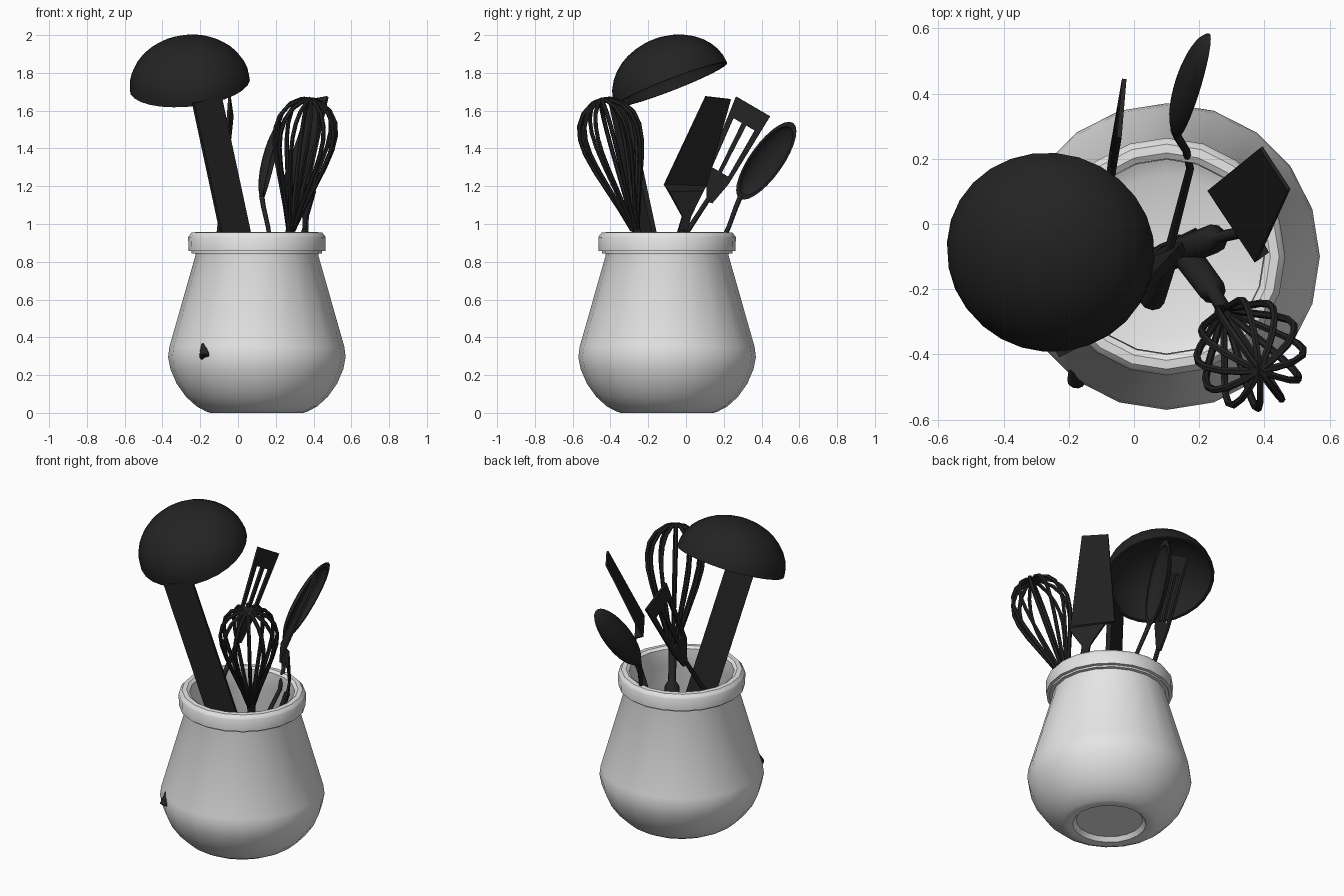
import bpy, bmesh, math
from mathutils import Vector, Matrix

if "Cube" in bpy.data.objects:
    bpy.data.objects.remove(bpy.data.objects["Cube"])


def material(name, v):
    m = bpy.data.materials.new(name)
    m.diffuse_color = (v, v, v, 1)
    m.use_nodes = True
    m.node_tree.nodes["Principled BSDF"].inputs["Base Color"].default_value = m.diffuse_color
    return m


WHITE = material("ceramic white", 0.78)
BLACK = material("utensil black", 0.017)


def finish(ob, mat, angle=35):
    ob.data.materials.clear()
    ob.data.materials.append(mat)
    bpy.ops.object.select_all(action='DESELECT')
    ob.select_set(True)
    bpy.context.view_layer.objects.active = ob
    bpy.ops.object.shade_smooth_by_angle(angle=math.radians(angle))
    return ob


def from_bm(name, bm, mat, angle=35):
    bmesh.ops.recalc_face_normals(bm, faces=bm.faces)
    me = bpy.data.meshes.new(name)
    bm.to_mesh(me)
    bm.free()
    ob = bpy.data.objects.new(name, me)
    bpy.context.collection.objects.link(ob)
    return finish(ob, mat, angle)


def lathe(name, profile, sides, matrix, mat, angle=35):
    """Revolve a closed (r, z) profile that starts and ends on the axis."""
    bm = bmesh.new()
    vs = [bm.verts.new((r, 0, z)) for r, z in profile]
    es = [bm.edges.new(p) for p in zip(vs, vs[1:])]
    bmesh.ops.spin(bm, geom=vs + es, cent=(0, 0, 0), axis=(0, 0, 1),
                   angle=2 * math.pi, steps=sides)
    bmesh.ops.remove_doubles(bm, verts=bm.verts, dist=1e-4)
    bmesh.ops.dissolve_degenerate(bm, edges=bm.edges, dist=1e-5)
    bm.transform(matrix)
    return from_bm(name, bm, mat, angle)


def tubes(name, paths, mat=BLACK, res=3):
    """Round rods along paths of (x, y, z, radius)."""
    cu = bpy.data.curves.new(name, 'CURVE')
    cu.dimensions = '3D'
    cu.bevel_depth = 1.0
    cu.bevel_resolution = res
    cu.use_fill_caps = True
    for path in paths:
        sp = cu.splines.new('POLY')
        sp.points.add(len(path) - 1)
        for p, (x, y, z, r) in zip(sp.points, path):
            p.co = (x, y, z, 1)
            p.radius = r
    ob = bpy.data.objects.new(name, cu)
    bpy.context.collection.objects.link(ob)
    bpy.ops.object.select_all(action='DESELECT')
    ob.select_set(True)
    bpy.context.view_layer.objects.active = ob
    bpy.ops.object.convert(target='MESH')
    return finish(bpy.context.view_layer.objects.active, mat, 50)


def ribbon(name, pairs, thick, cols=(0, 1), holes=()):
    """Flat plate through (left, right) pairs; holes are (row, column) cells."""
    bm = bmesh.new()
    grid = [[bm.verts.new(Vector(a).lerp(Vector(b), u)) for u in cols]
            for a, b in pairs]
    for i in range(len(grid) - 1):
        for j in range(len(cols) - 1):
            if (i, j) not in holes:
                bm.faces.new((grid[i][j], grid[i][j + 1],
                              grid[i + 1][j + 1], grid[i + 1][j]))
    ob = from_bm(name, bm, BLACK, 20)
    mod = ob.modifiers.new("thickness", 'SOLIDIFY')
    mod.thickness = thick
    mod.offset = 0
    bpy.ops.object.modifier_apply(modifier=mod.name)
    return finish(ob, BLACK, 20)


def bowl(name, centre, ax, ay, az, wall, sides=28):
    """Half-ellipsoid shell with half axes ax, ay and dome direction az."""
    n = 9
    arc = [(math.sin(i / n * math.pi / 2), math.cos(i / n * math.pi / 2))
           for i in range(n + 1)]
    prof = arc + [(r * (1 - wall), z * (1 - wall)) for r, z in reversed(arc)]
    prof[0] = (0, 1)
    m = Matrix((ax, ay, az)).transposed().to_4x4()
    m.translation = centre
    return lathe(name, prof, sides, m, BLACK, 50)


# Jar: rounded belly, tapering neck, rolled lip, hollow inside, recessed foot
jar_profile = [(0, .03), (.19, .03), (.21, .005), (.245, 0), (.27, .008), (.32, .035),
               (.375, .085), (.425, .155), (.457, .23), (.47, .295), (.463, .35),
               (.325, .835), (.327, .843), (.345, .845), (.345, .856), (.362, .858),
               (.364, .93), (.358, .94), (.345, .955), (.318, .957), (.30, .945),
               (.297, .84), (.435, .35), (.44, .295), (.425, .23), (.39, .16),
               (.33, .10), (.25, .06), (0, .055)]
lathe("jar", jar_profile, 20, Matrix.Translation((.1, -.1, 0)), WHITE)

# Ladle: large tilted bowl, opening downwards, on a flat strap handle
n = Vector((-.10, -.36, .93)).normalized()
down = Vector((.10, -.28, 0))
down = (down - n * down.dot(n)).normalized()
bowl("ladle_bowl", (-.255, -.08, 1.737), down * .32, n.cross(down) * .32, n * .257, .05)
w = Vector((.072, .036, .02))
strap = [Vector(p) for p in ((-.165, -.36, 1.66), (-.015, -.21, .96), (.125, -.06, .28))]
ribbon("ladle_handle", [(p - w, p + w) for p in strap], .03)

# Spoon: shallow oval bowl, curved stem, thick grip
ay = Vector((.0525, .1425, .2))
sn = Vector((1, 0, 0))
sn = (sn - ay * sn.dot(ay) / ay.length_squared).normalized()
sw = ay.normalized().cross(sn)
bowl("spoon_bowl", (.183, .425, 1.335), sw * .088, ay, sn * -.055, .12)
tubes("spoon_handle", [[(.125, .29, 1.15, .014), (.135, .265, 1.09, .013),
                        (.16, .225, .98, .012), (.172, .17, .87, .012),
                        (.11, -.07, .52, .014), (.10, -.10, .47, .036),
                        (.055, -.23, .25, .04)]])

# Solid turner: kinked blade with sloping shoulders
ribbon("turner_blade", [((.365, -.05, .94), (.35, 0, .94)),
                        ((.37, -.02, 1.04), (.345, .025, 1.04)),
                        ((.41, -.09, 1.17), (.29, .09, 1.17)),
                        ((.375, -.115, 1.21), (.23, .105, 1.20)),
                        ((.475, .105, 1.675), (.39, .235, 1.66))], .012)
tubes("turner_handle", [[(.357, -.02, .97, .018), (.26, -.04, .67, .018),
                         (.245, -.045, .64, .045), (.09, -.105, .22, .045)]])

# Slotted turner: two long openings in the blade
bl, br = Vector((-.072, .105, 1.28)), Vector((-.068, .225, 1.21))
tl, tr = Vector((-.045, .265, 1.675)), Vector((-.03, .445, 1.57))
rows = [((-.08, .11, 1.12), (-.08, .14, 1.11))]
rows += [(bl.lerp(tl, t), br.lerp(tr, t)) for t in (0, .08, .75, 1)]
ribbon("slotted_blade", rows, .014, (0, .16, .43, .57, .84, 1), {(2, 1), (2, 3)})
tubes("slotted_handle", [[(-.08, .13, 1.15, .013), (-.10, 0, .95, .014),
                          (-.12, -.10, .80, .016), (-.122, -.115, .78, .03),
                          (-.177, -.482, .295, .028)]])

# Whisk: crossing wire loops, thin neck and thick grip
base, tip = Vector((.28, -.27, .97)), Vector((.385, -.45, 1.665))
rot = (tip - base).to_track_quat('Z', 'Y').to_matrix()
half = [(.015, 0), (.05, .12), (.09, .24), (.13, .36), (.156, .46), (.163, .54),
        (.15, .61), (.112, .67), (.055, .708), (0, .718)]
loop = half + [(-r, z) for r, z in reversed(half[:-1])]
wires = []
for k in range(6):
    a = math.pi * k / 6 + .1
    pts = [base + rot @ Vector((r * math.cos(a), r * math.sin(a), z)) for r, z in loop]
    wires.append([(*p, .0115) for p in pts])
tubes("whisk_wires", wires, res=1)
tubes("whisk_handle", [[(.283, -.275, 1.0, .024), (.245, -.21, .80, .022),
                        (.24, -.203, .77, .042), (.145, -.075, .25, .045)]])
